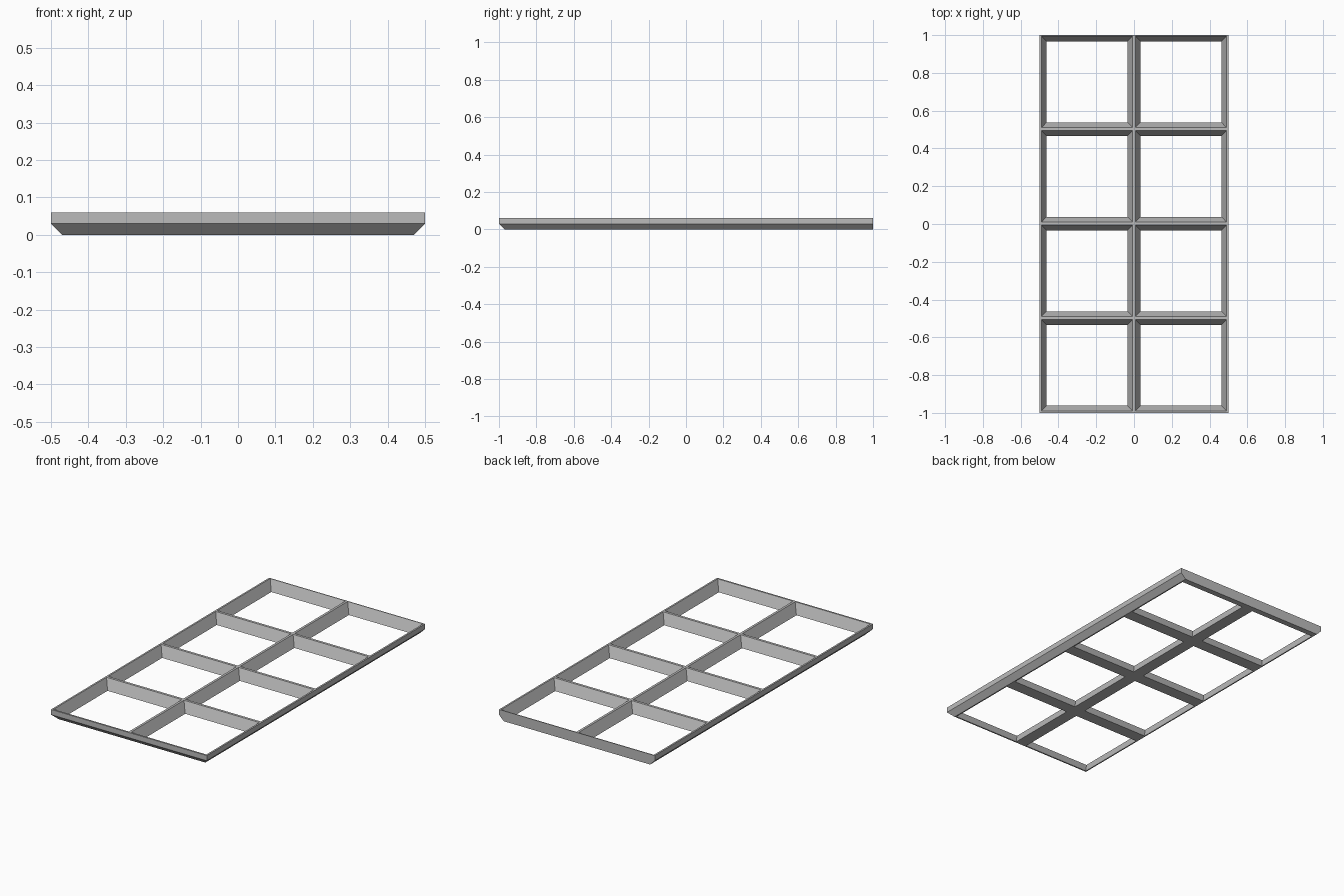
import bpy, bmesh

cube = bpy.data.objects.get("Cube")
if cube:
    bpy.data.objects.remove(cube, do_unlink=True)

HEIGHT = 0.06
BEVEL = 0.03

# Single grey finish
grey = bpy.data.materials.new("plain_grey")
grey.use_nodes = True
colour = (0.5, 0.5, 0.5, 1)
grey.diffuse_color = colour
grey.node_tree.nodes["Principled BSDF"].inputs["Base Color"].default_value = colour


def loft(bm, sections):
    """Closed solid through rectangles given as (x0, x1, y0, y1, z), bottom to top."""
    rings = [[bm.verts.new((x, y, z)) for x, y in ((x0, y0), (x1, y0), (x1, y1), (x0, y1))]
             for x0, x1, y0, y1, z in sections]
    bm.faces.new(rings[0][::-1])
    bm.faces.new(rings[-1])
    for low, high in zip(rings, rings[1:]):
        for i in range(4):
            j = (i + 1) % 4
            bm.faces.new((low[i], low[j], high[j], high[i]))


def make_object(name, bm):
    bmesh.ops.recalc_face_normals(bm, faces=bm.faces)
    mesh = bpy.data.meshes.new(name)
    bm.to_mesh(mesh)
    bm.free()
    mesh.materials.append(grey)
    obj = bpy.data.objects.new(name, mesh)
    bpy.context.collection.objects.link(obj)
    return obj


# Slab with the lower edge bevelled on both sides and the front, square at the back
bm = bmesh.new()
loft(bm, [(-0.5 + BEVEL, 0.5 - BEVEL, -1 + BEVEL, 1, 0),
          (-0.5, 0.5, -1, 1, BEVEL),
          (-0.5, 0.5, -1, 1, HEIGHT)])
frame = make_object("grid_frame", bm)

# Tapered openings, two columns by four rows, wider at the top
bm = bmesh.new()
bottom = (0.035, 0.463, 0.038, 0.466)
top = (0.007, 0.49, 0.01, 0.495)


def opening_section(side, row, z):
    t = z / HEIGHT
    x0, x1, y0, y1 = (b + (a - b) * t for b, a in zip(bottom, top))
    start = -1 + row * 0.5
    xs = sorted((side * x0, side * x1))
    return (*xs, start + y0, start + y1, z)


for side in (-1, 1):
    for row in range(4):
        loft(bm, [opening_section(side, row, z) for z in (-0.002, HEIGHT + 0.002)])
cutter = make_object("opening_cutter", bm)
cutter.hide_render = True

# Cut the openings, then discard the cutter
cut = frame.modifiers.new("openings", 'BOOLEAN')
cut.operation = 'DIFFERENCE'
cut.solver = 'EXACT'
cut.object = cutter
bpy.context.view_layer.objects.active = frame
frame.select_set(True)
bpy.ops.object.modifier_apply(modifier=cut.name)
bpy.data.objects.remove(cutter, do_unlink=True)
